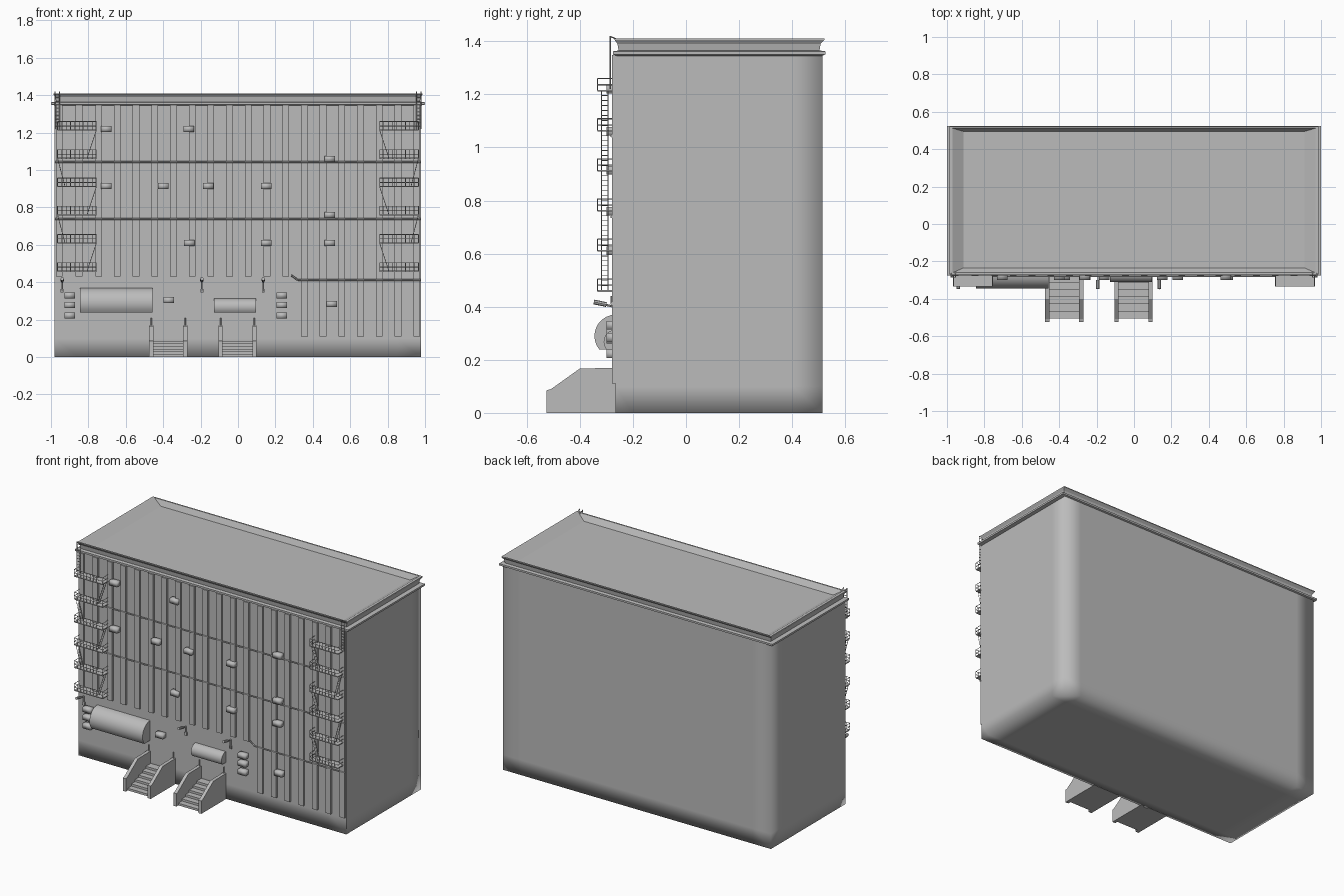
import bpy
import bmesh
import math
from mathutils import Vector

cube = bpy.data.objects.get("Cube")
if cube:
    bpy.data.objects.remove(cube, do_unlink=True)

GREY = (0.5, 0.5, 0.5, 1)
mat = bpy.data.materials.new("plain grey")
mat.use_nodes = True
mat.diffuse_color = GREY
bsdf = mat.node_tree.nodes["Principled BSDF"]
bsdf.inputs["Base Color"].default_value = GREY
bsdf.inputs["Roughness"].default_value = 0.7

WALL = -0.265


def finish(name, bm, smooth=False):
    bmesh.ops.recalc_face_normals(bm, faces=bm.faces)
    for f in bm.faces:
        f.smooth = smooth
    mesh = bpy.data.meshes.new(name)
    bm.to_mesh(mesh)
    bm.free()
    mesh.materials.append(mat)
    ob = bpy.data.objects.new(name, mesh)
    bpy.context.collection.objects.link(ob)
    return ob


def box(bm, x, y, z):
    """Box from three (low, high) ranges."""
    vs = bmesh.ops.create_cube(bm, size=1)["verts"]
    for v in vs:
        v.co = [r[0] + (c + 0.5) * (r[1] - r[0]) for r, c in zip((x, y, z), v.co)]


def rod(bm, a, b, r=0.002, sides=4):
    """Thin bar between two points."""
    a, b = Vector(a), Vector(b)
    d = b - a
    vs = bmesh.ops.create_cone(bm, cap_ends=True, segments=sides,
                               radius1=r, radius2=r, depth=d.length)["verts"]
    q = d.to_track_quat('Z', 'Y')
    for v in vs:
        v.co = q @ v.co + (a + b) / 2


def extrude_side(bm, profile, x0, x1):
    """Extrude a (y, z) outline along x."""
    f = bm.faces.new([bm.verts.new((x0, y, z)) for y, z in profile])
    new = bmesh.ops.extrude_face_region(bm, geom=[f])["geom"]
    for v in new:
        if isinstance(v, bmesh.types.BMVert):
            v.co.x = x1


# Main block: soft at the back corners and base, crisp at the facade sides
bm = bmesh.new()
box(bm, (-0.982, 0.978), (WALL, 0.515), (0, 1.35))
for co, no in (((-0.85, 0, 0), (1, 0, 0)), ((0.85, 0, 0), (1, 0, 0)),
               ((0, 0.4, 0), (0, 1, 0)), ((0, -0.2, 0), (0, 1, 0)),
               ((0, 0, 0.1), (0, 0, 1))):
    bmesh.ops.bisect_plane(bm, geom=bm.verts[:] + bm.edges[:] + bm.faces[:],
                           plane_co=co, plane_no=no)
for e in bm.edges:
    front_side = all(v.co.y < WALL + 0.001 and abs(v.co.x) > 0.97 for v in e.verts)
    top = all(v.co.z > 1.349 for v in e.verts)
    e.smooth = not (front_side or top)
finish("building_block", bm, True)

# Cornice, parapet and roof lofted from rectangles: half width, front, back, height
bm = bmesh.new()
prev = None
for hx, y0, y1, z in ((0.978, -0.262, 0.512, 1.345), (1.0, -0.275, 0.525, 1.35),
                      (1.0, -0.275, 0.525, 1.362), (0.972, -0.254, 0.503, 1.365),
                      (0.977, -0.258, 0.507, 1.39), (0.987, -0.269, 0.521, 1.405),
                      (0.987, -0.269, 0.521, 1.41), (0.97, -0.26, 0.512, 1.41),
                      (0.912, -0.235, 0.495, 1.375)):
    ring = [bm.verts.new(c) for c in ((-hx, y0, z), (hx, y0, z), (hx, y1, z), (-hx, y1, z))]
    if prev:
        for i in range(4):
            j = (i + 1) % 4
            bm.faces.new((prev[i], prev[j], ring[j], ring[i]))
    prev = ring
bm.faces.new(prev)
finish("cornice_and_roof", bm)

# Vertical facade strips
bm = bmesh.new()
for i in range(18):
    x = -0.745 + i * 0.1
    if x > 0.97:
        break
    box(bm, (x - 0.018, x + 0.018), (-0.279, WALL + 0.01), (0.43, 1.348))
    if x > 0.3:
        box(bm, (x - 0.018, x + 0.018), (-0.279, WALL + 0.01), (0.11, 0.43))
for x in (-0.955, -0.85):
    box(bm, (x - 0.018, x + 0.018), (-0.279, WALL + 0.01), (0.43, 1.348))
finish("facade_strips", bm)

# Horizontal pipes across the facade
bm = bmesh.new()
for z, x0 in ((1.043, -0.98), (0.738, -0.98), (0.412, 0.32)):
    rod(bm, (x0, -0.28, z), (0.978, -0.28, z), 0.005, 6)
rod(bm, (0.32, -0.28, 0.412), (0.285, -0.28, 0.437), 0.005, 6)
finish("facade_pipes", bm)

# Fire escapes, mirrored on both sides
LEVELS = [1.214 - 0.151 * i for i in range(6)]
OUT = -0.333
for side, label in ((-1, "right"), (1, "left")):
    bm = bmesh.new()
    a, b = side * 0.965, side * 0.757
    for i, z in enumerate(LEVELS):
        box(bm, sorted((a, b)), (OUT, WALL), (z - 0.003, z + 0.003))
        for h in (0.022, 0.045):
            rod(bm, (a, OUT, z + h), (b, OUT, z + h))
            for x in (a, b):
                rod(bm, (x, OUT, z + h), (x, WALL, z + h))
        for k in range(10):
            x = a + (b - a) * k / 9
            rod(bm, (x, OUT, z), (x, OUT, z + 0.045), 0.0016)
        # Ladder down to the next landing, alternating ends
        if i < 5:
            x0, x1 = (b, b + side * 0.05) if i % 2 == 0 else (a, a - side * 0.04)
            for y in (-0.318, -0.294):
                rod(bm, (x0, y, z), (x1, y, z - 0.15), 0.0018)
            for k in range(1, 8):
                x = x0 + (x1 - x0) * k / 8
                rod(bm, (x, -0.318, z - 0.15 * k / 8), (x, -0.294, z - 0.15 * k / 8), 0.0013)
    # Roof ladder
    for x in (0.955, 0.978):
        rod(bm, (side * x, -0.285, 1.22), (side * x, -0.285, 1.42), 0.0025)
        rod(bm, (side * x, -0.285, 1.418), (side * x, -0.255, 1.405), 0.0025)
    for k in range(10):
        z = 1.235 + k * 0.019
        rod(bm, (side * 0.955, -0.285, z), (side * 0.978, -0.285, z))
    finish(label + "_fire_escape", bm)

# Air conditioners
bm = bmesh.new()
units = [(-0.705, 1.22), (-0.263, 1.22), (-0.705, 0.914), (-0.4, 0.914), (-0.16, 0.914),
         (0.15, 0.914), (0.49, 1.06), (0.49, 0.76), (0.49, 0.61), (-0.26, 0.61),
         (0.15, 0.61), (-0.37, 0.304), (0.5, 0.284)]
units += [(x, z) for x in (-0.9, 0.235) for z in (0.33, 0.278, 0.222)]
for x, z in units:
    box(bm, (x - 0.028, x + 0.028), (-0.299, WALL + 0.01), (z - 0.016, z + 0.016))
finish("air_conditioners", bm, True)

# Curved awnings
for name, x0, x1, depth, z, up in (("large_awning", -0.845, -0.457, 0.08, 0.29, 0.08),
                                   ("small_awning", -0.127, 0.096, 0.045, 0.268, 0.045)):
    bm = bmesh.new()
    arc = [(WALL - depth * math.cos(t), z + up * math.sin(t))
           for t in (math.radians(90 - 13 * i) for i in range(11))]
    extrude_side(bm, arc + [(WALL, arc[-1][1])], x0, x1)
    ob = finish(name, bm, True)
    bpy.context.view_layer.objects.active = ob
    bpy.ops.object.select_all(action='DESELECT')
    ob.select_set(True)
    bpy.ops.object.shade_smooth_by_angle(angle=math.radians(35))

# Shop front panel
bm = bmesh.new()
box(bm, (-0.82, -0.48), (WALL - 0.003, WALL + 0.01), (0.11, 0.26))
finish("shop_front", bm)

# Wall lamps
bm = bmesh.new()
for x in (-0.94, -0.193, 0.135):
    rod(bm, (x, -0.272, 0.35), (x, -0.272, 0.405), 0.005, 6)
    rod(bm, (x, -0.272, 0.4), (x, -0.315, 0.41), 0.004, 6)
    rod(bm, (x, -0.3, 0.408), (x, -0.347, 0.418), 0.009, 8)
    box(bm, (x - 0.008, x + 0.008), (-0.275, WALL), (0.345, 0.365))
finish("wall_lamps", bm)

# Entrance stoops with steps between side walls
WALL_OUTLINE = ((-0.252, 0), (-0.525, 0), (-0.525, 0.085), (-0.508, 0.09),
                (-0.4, 0.167), (-0.252, 0.17))
for name, cx in (("right_stoop", -0.373), ("left_stoop", -0.003)):
    bm = bmesh.new()
    for s in (-1, 1):
        extrude_side(bm, WALL_OUTLINE, cx + s * 0.08, cx + s * 0.102)
        rod(bm, (cx + s * 0.09, -0.27, 0.16), (cx + s * 0.09, -0.27, 0.21), 0.004)
    for i in range(6):
        box(bm, (cx - 0.081, cx + 0.081), (-0.505 + i * 0.038, WALL + 0.01),
            (0, 0.0145 * (i + 1)))
    finish(name, bm)
